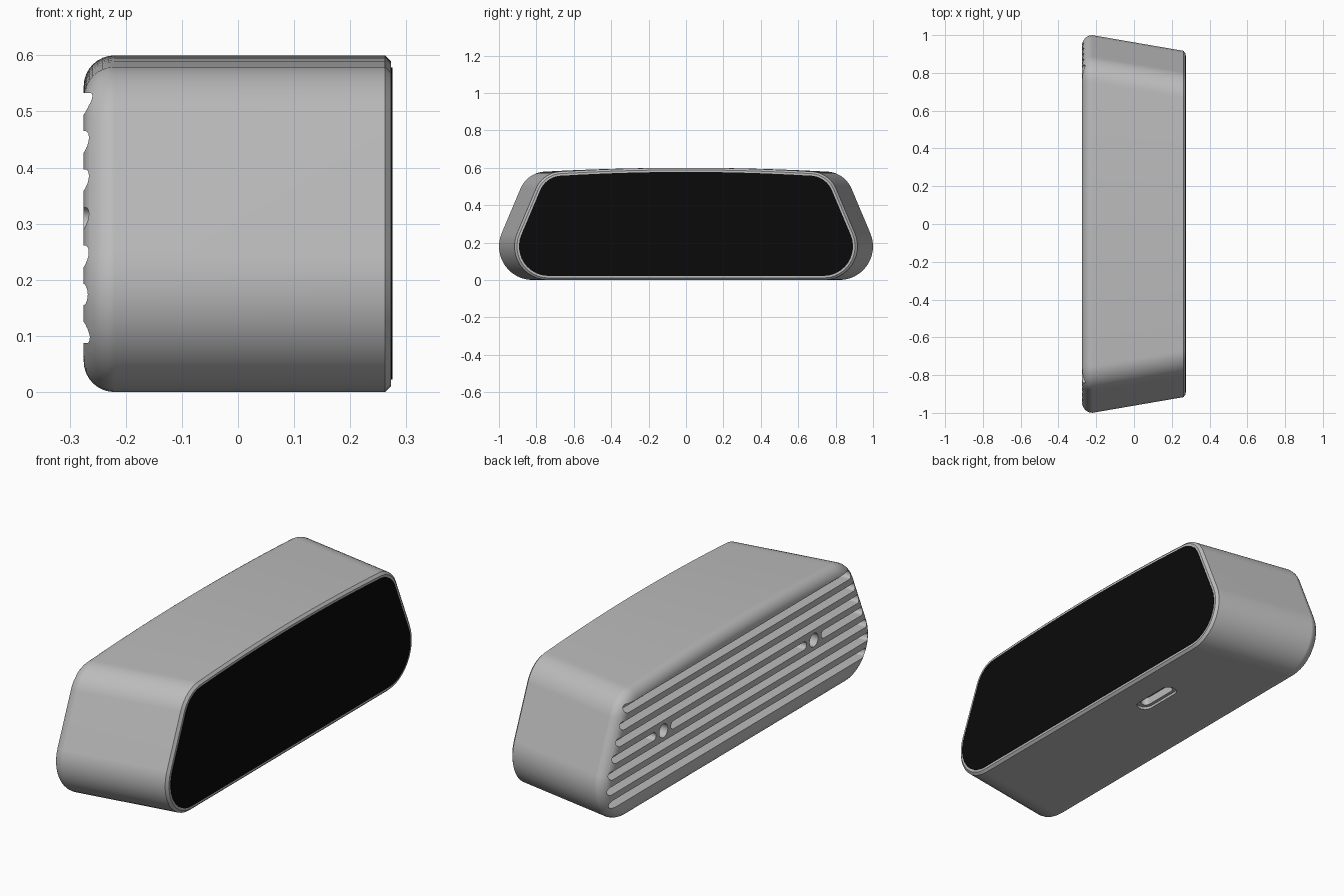
import bpy, bmesh, math

if "Cube" in bpy.data.objects:
    bpy.data.objects.remove(bpy.data.objects["Cube"])


def material(name, rgb):
    m = bpy.data.materials.new(name)
    m.use_nodes = True
    m.diffuse_color = (*rgb, 1)
    m.node_tree.nodes["Principled BSDF"].inputs["Base Color"].default_value = (*rgb, 1)
    return m


grey = material("satin grey", (0.5, 0.5, 0.5))
black = material("screen black", (0.003, 0.003, 0.003))

LEAN = math.atan(0.42)      # tilt of the end walls


def outline(shift, inset):
    """Rounded trapezoid in (y, z) with a slightly crowned top."""
    half = []
    for cy, cz, r, a0, a1 in ((0.82, 0.18, 0.18, -math.pi / 2, LEAN),
                              (0.747, 0.43, 0.15, LEAN, math.pi / 2)):
        for i in range(13):
            a = a0 + (a1 - a0) * i / 12
            half.append((cy - shift + (r - inset) * math.cos(a),
                         cz + (r - inset) * math.sin(a)))
    edge = half[-1][0]
    crown = [(edge * t, 0.58 - inset + 0.02 * (1 - t * t))
             for t in [1 - i / 8 for i in range(1, 16)]]
    return half + crown + [(-y, z) for y, z in reversed(half)]


def half_width(height):
    """Half width of the housing's widest section at a height."""
    pts = outline(0, 0)
    for (y0, z0), (y1, z1) in zip(pts, pts[1:]):
        if z0 <= height < z1:
            return y0 + (y1 - y0) * (height - z0) / (z1 - z0)


def loft(name, rings, mat):
    """Skin a list of closed rings and cap both ends."""
    bm = bmesh.new()
    loops = [[bm.verts.new(p) for p in ring] for ring in rings]
    n = len(loops[0])
    for a, b in zip(loops, loops[1:]):
        for i in range(n):
            j = (i + 1) % n
            bm.faces.new((a[i], a[j], b[j], b[i]))
    bm.faces.new(loops[0][::-1])
    bm.faces.new(loops[-1])
    bmesh.ops.recalc_face_normals(bm, faces=bm.faces)
    mesh = bpy.data.meshes.new(name)
    bm.to_mesh(mesh)
    bm.free()
    mesh.materials.append(mat)
    ob = bpy.data.objects.new(name, mesh)
    bpy.context.collection.objects.link(ob)
    return ob


def section(x, shift, inset):
    return [(x, y, z) for y, z in outline(shift, inset)]


# Housing: filleted back, tapering walls, chamfered front rim
R = 0.055
rings = []
for i in range(9):
    a = math.pi / 2 * i / 8
    rings.append(section(-0.22 - R * math.cos(a), 0, R * (1 - math.sin(a))))
rings += [section(0.262, 0.083, 0), section(0.273, 0.085, 0.011)]
housing = loft("housing", rings, grey)

# Screen plate
loft("screen", [section(0.270, 0.085, 0.022), section(0.275, 0.085, 0.022)], black)


def stadium(length, width, steps=8):
    """Pill outline running along its first axis."""
    r, pts = width / 2, []
    for side in (1, -1):
        for i in range(steps + 1):
            a = -math.pi / 2 + math.pi * i / steps
            pts.append((side * (length / 2 - r + r * math.cos(a)),
                        side * r * math.sin(a)))
    # a round hole has coincident straight ends, so drop the doubles
    return pts if length > width else pts[:steps] + pts[steps + 1:-1]


def carve(pts, place, start, end):
    """Cut a prism out of the housing; place maps (u, v, depth) to a point."""
    cutter = loft("cutter", [[place(u, v, d) for u, v in pts] for d in (start, end)], grey)
    cutter.hide_render = True
    mod = housing.modifiers.new("cut", "BOOLEAN")
    mod.operation, mod.solver, mod.object = "DIFFERENCE", "EXACT", cutter
    bpy.context.view_layer.objects.active = housing
    bpy.ops.object.modifier_apply(modifier=mod.name)
    bpy.data.objects.remove(cutter)


def carve_back(y, z, length, width):
    carve(stadium(length, width), lambda u, v, d: (d, y + u, z + v), -0.4, -0.228)


# Vent slots; the middle row is interrupted by two screw holes
HOLE, GAP, WIDTH = 0.56, 0.055, 0.038
for row in range(-3, 4):
    z = 0.31 + row * 0.068
    reach = half_width(z) - 0.028
    if row:
        carve_back(0, z, 2 * reach, WIDTH)
        continue
    inner, outer = HOLE - GAP, HOLE + GAP
    carve_back(0, z, 2 * inner, WIDTH)
    for s in (-1, 1):
        carve_back(s * (outer + reach) / 2, z, reach - outer, WIDTH)
        carve_back(s * HOLE, z, 0.064, 0.064)

# Stepped socket in the underside
for length, width, depth in ((0.24, 0.075, 0.012), (0.2, 0.045, 0.05)):
    carve(stadium(length, width),
          lambda u, v, d: (0.1 - v, 0.28 + u, d), -0.1, depth)

# Smooth shading with crisp edges
bpy.ops.object.select_all(action="DESELECT")
housing.select_set(True)
bpy.context.view_layer.objects.active = housing
bpy.ops.object.shade_smooth_by_angle(angle=math.radians(30))
weighted = housing.modifiers.new("weighted normals", "WEIGHTED_NORMAL")
weighted.keep_sharp = True
